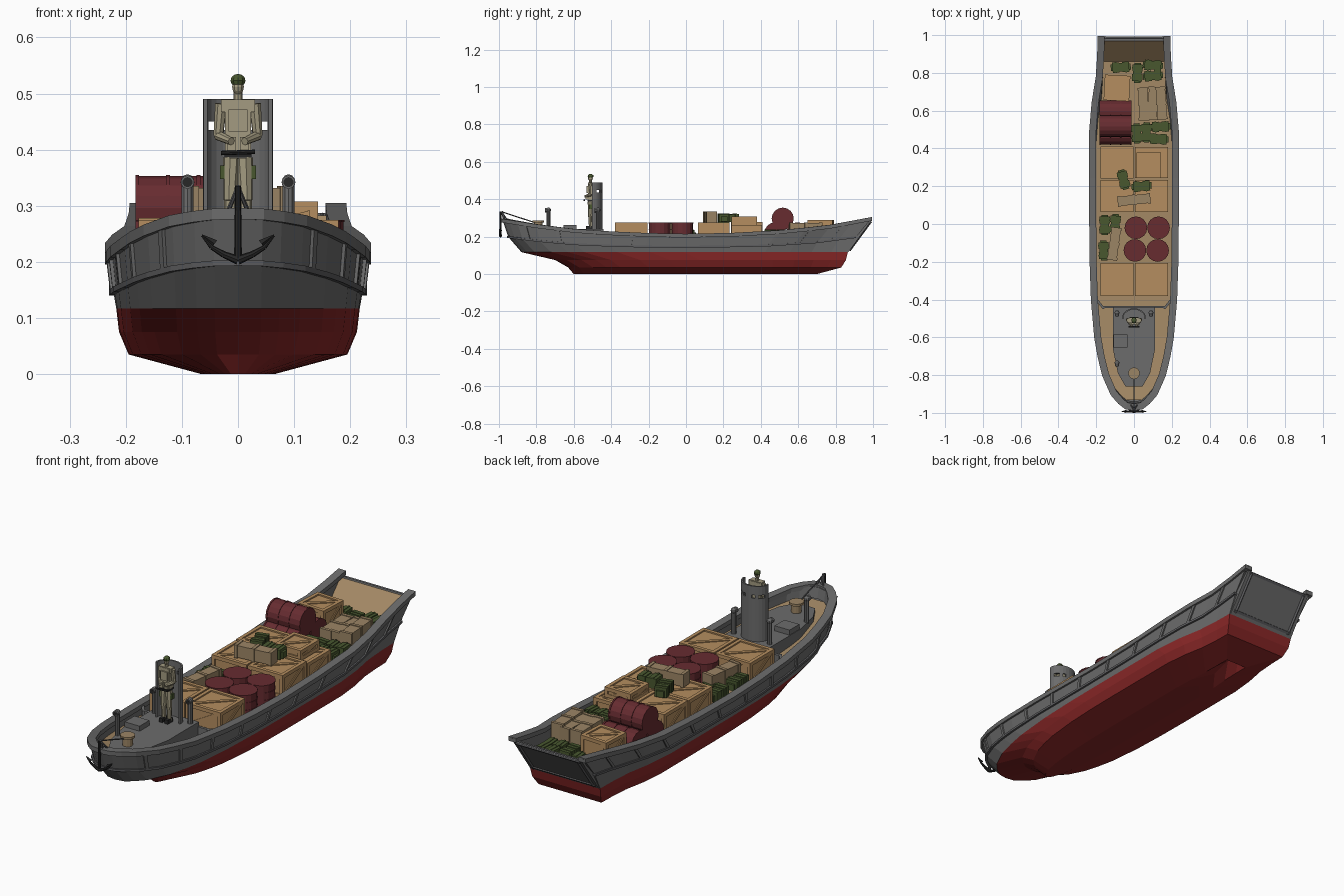
import bpy, bmesh, math
from mathutils import Matrix, Vector

if "Cube" in bpy.data.objects:
    bpy.data.objects.remove(bpy.data.objects["Cube"])

def mat(name, *c):
    m = bpy.data.materials.new(name)
    m.diffuse_color = (*c, 1)
    m.use_nodes = True
    m.node_tree.nodes["Principled BSDF"].inputs["Base Color"].default_value = m.diffuse_color
    return m
GRAY = mat("hull_gray", .15, .15, .15)
DARK = mat("rail_gray", .11, .11, .115)
RED = mat("bottom_red", .25, .02, .02)
DRUM = mat("drum_red", .135, .025, .03)
CRATE = mat("crate_wood", .46, .27, .115)
KHAKI = mat("khaki_box", .33, .235, .13)
DECK = mat("deck_wood", .37, .25, .13)
GREEN = mat("pack_green", .065, .095, .028)
CLOTH = mat("uniform", .37, .33, .22)
BLACK = mat("black_iron", .02, .02, .02)

def make(name, bm, *mats, loc=(0, 0, 0), rz=0):
    bmesh.ops.recalc_face_normals(bm, faces=bm.faces[:])
    me = bpy.data.meshes.new(name)
    bm.to_mesh(me)
    bm.free()
    for m in mats:
        me.materials.append(m)
    o = bpy.data.objects.new(name, me)
    o.location, o.rotation_euler = loc, (0, 0, math.radians(rz))
    bpy.context.collection.objects.link(o)
    return o

def paint(verts, mi):
    for f in {f for v in verts for f in v.link_faces}:
        f.material_index = mi

def box(bm, c, s, rot=None, mi=0):
    m = Matrix.Translation(c) @ (rot or Matrix()) @ Matrix.Diagonal((*s, 1))
    paint(bmesh.ops.create_cube(bm, size=1, matrix=m)["verts"], mi)

def rod(bm, a, b, r, r2=None, n=8, mi=0):
    a, b = Vector(a), Vector(b)
    m = Matrix.Translation((a + b) / 2) @ (b - a).to_track_quat('Z', 'Y').to_matrix().to_4x4()
    paint(bmesh.ops.create_cone(bm, cap_ends=True, segments=n, radius1=r, radius2=r if r2 is None else r2,
                                depth=(b - a).length, matrix=m)["verts"], mi)

def ball(bm, c, s, mi=0):
    m = Matrix.Translation(c) @ Matrix.Diagonal((*s, 1))
    paint(bmesh.ops.create_uvsphere(bm, u_segments=10, v_segments=6, radius=1, matrix=m)["verts"], mi)

def lerp(tab, x):
    for (a, u), (b, v) in zip(tab, tab[1:]):
        if x <= b:
            return u + (v - u) * max(0, (x - a) / (b - a))
    return tab[-1][1]

# hull outline, sheer and levels: (bow y, stern y, half width, height by y)
PLAN = [(-.98, 0), (-.972, .045), (-.945, .08), (-.9, .12), (-.8, .165), (-.7, .19), (-.6, .208), (-.4, .226),
        (-.2, .233), (0, .235), (.25, .235), (.5, .235), (.65, .222), (.78, .2), (.9, .192), (1, .19)]
SHAPE = [((y + .98) / 1.98, w / .235) for y, w in PLAN]
TS = [t for t, w in SHAPE]
SHEER = [(-1, .295), (-.8, .262), (-.6, .237), (-.3, .217), (0, .211), (.25, .216), (.5, .23), (.75, .255), (1, .302)]
BELT = [(-1, .205), (-.8, .178), (-.6, .16), (-.3, .147), (0, .145), (.4, .15), (.7, .17), (1, .21)]
LEVELS = [(-.6, .8, 0, lambda y: max(0, y - .5) * .28), (-.6, .7, .065, lambda y: 0), (-.63, .83, .195, lambda y: .035),
          (-.70, .855, .212, lambda y: .075), (-.88, .865, .217, lambda y: .117),
          (-.95, .91, .222, lambda y: lerp(BELT, y)), (-.982, .995, .23, lambda y: lerp(SHEER, y)),
          (-.95, .995, .204, lambda y: lerp(SHEER, y)),
          (-.94, .87, .202, lambda y: max(.17, lerp(SHEER, y) - .045) if y < 0 else .17)]

def point(k, t, side=1, off=0, dz=0):
    yb, ys, w, zf = LEVELS[k]
    at = lambda u: Vector((w * lerp(SHAPE, u), yb + (ys - yb) * u))
    d = at(min(1, t + .003)) - at(max(0, t - .003))
    n = Vector((0, -1)) if t == 0 else Vector((d.y, -d.x)).normalized()
    p = at(t) + n * off
    return Vector((p.x * side, p.y, zf(at(t).y) + dz))

COLS = [(-1, t) for t in reversed(TS)] + [(1, t) for t in TS[1:]]

# hull shell with bulwark
bm = bmesh.new()
g = [[bm.verts.new(point(k, t, s)) for k in range(9)] for s, t in COLS]
def face(vs, mi):
    bm.faces.new(vs).material_index = mi
for a, b in zip(g, g[1:]):
    for k in range(8):
        face((a[k], b[k], b[k + 1], a[k + 1]), 0 if k > 3 else 1)
for k in range(5):
    face((g[0][k], g[0][k + 1], g[-1][k + 1], g[-1][k]), 0 if k > 3 else 1)
for c in (g[0], g[-1]):
    face(c[4:9], 0)
bmesh.ops.remove_doubles(bm, verts=bm.verts[:], dist=.0002)
make("hull", bm, GRAY, RED)

# wooden deck
bm = bmesh.new()
rows = [[bm.verts.new(point(8, t, s)) for s in (-1, 1)] for t in TS[1:]]
for a, b in zip(rows, rows[1:]):
    bm.faces.new((a[0], a[1], b[1], b[0]))
make("deck", bm, DECK)

# rails swept round the hull
def rail(name, k, sect, m):
    bm = bmesh.new()
    rings = [[bm.verts.new(point(k, t, s, o, dz)) for o, dz in sect] for s, t in COLS]
    for a, b in zip(rings, rings[1:]):
        for i in range(4):
            j = (i + 1) % 4
            bm.faces.new((a[i], a[j], b[j], b[i]))
    bm.faces.new(rings[0])
    bm.faces.new(rings[-1])
    make(name, bm, m)
rail("top_rail", 6, [(.007, .004), (.007, -.016), (-.03, -.016), (-.03, .004)], GRAY)
rail("belt_rail", 5, [(.008, .005), (.008, -.005), (-.008, -.005), (-.008, .005)], DARK)

# upright ribs on the bulwark
bm = bmesh.new()
for t in (.06, .15, .25, .35, .45, .55, .65, .75, .84, .93):
    for s in (-1, 1):
        v = [bm.verts.new(point(k, t + d, s, o)) for k in (5, 6) for d, o in
             ((-.004, -.004), (.004, -.004), (.004, .006), (-.004, .006))]
        for q in ((0, 1, 2, 3), (4, 5, 6, 7), (0, 1, 5, 4), (1, 2, 6, 5), (2, 3, 7, 6), (3, 0, 4, 7)):
            bm.faces.new([v[i] for i in q])
make("bulwark_ribs", bm, GRAY)

def prism(name, pts, vec, *mats):
    bm = bmesh.new()
    f = bm.faces.new([bm.verts.new(p) for p in pts])
    ext = bmesh.ops.extrude_face_region(bm, geom=[f])["geom"]
    bmesh.ops.translate(bm, vec=vec, verts=[e for e in ext if isinstance(e, bmesh.types.BMVert)])
    bmesh.ops.recalc_face_normals(bm, faces=bm.faces[:])
    for f in bm.faces:
        f.material_index = 1 if len(mats) > 1 and f.normal.z > .2 and f.normal.y < -.2 else 0
    make(name, bm, *mats)

# stern ramp: wood inside, gray outside, with a frame
prism("stern_ramp", [(-.172, .85, .16), (-.172, .868, .117), (-.172, .99, .283), (-.172, .968, .283)],
      (.344, 0, 0), GRAY, DECK)
bm = bmesh.new()
for x in (-.15, .15):
    rod(bm, (x, .873, .127), (x, .988, .283), .008, n=4)
for y, z in ((.878, .133), (.985, .279)):
    rod(bm, (-.16, y, z), (.16, y, z), .008, n=4)
make("ramp_frame", bm, DARK)

# foredeck platform, bulkhead, hatch and capstan
half = [(.112, -.44), (.112, -.66), (.085, -.79), (.045, -.86)]
prism("platform", [(x, y, .165) for x, y in half] + [(-x, y, .165) for x, y in reversed(half)], (0, 0, .075), GRAY)
bm = bmesh.new()
box(bm, (0, -.44, .192), (.33, .012, .055))
for s in (-1, 1):
    box(bm, (s * .178, -.425, .192), (.06, .012, .055), Matrix.Rotation(s * .9, 4, 'Z'))
make("bulkhead", bm, GRAY)
bm = bmesh.new()
box(bm, (-.072, -.62, .25), (.075, .07, .026))
make("hatch", bm, GRAY)
bm = bmesh.new()
rod(bm, (0, -.79, .235), (0, -.79, .278), .022, n=12)
rod(bm, (0, -.79, .276), (0, -.79, .286), .031, n=12)
make("capstan", bm, KHAKI)

# ventilators with cowl heads
for x, y in ((-.09, -.47), (.09, -.47), (-.09, -.735)):
    bm = bmesh.new()
    rod(bm, (0, 0, .235), (0, 0, .34), .011, n=10)
    ball(bm, (0, 0, .342), (.013, .013, .014))
    rod(bm, (0, 0, .342), (0, -.018, .342), .012, n=10)
    rod(bm, (0, -.018, .342), (0, -.019, .342), .009, n=10, mi=1)
    make("ventilator", bm, GRAY, BLACK, loc=(x, y, 0))

# curved gun shield with slots
bm = bmesh.new()
zs = (.235, .435, .45, .49)
arc = [math.radians(-10 + 200 * i / 14) for i in range(15)]
cols = [[bm.verts.new((.059 * math.cos(a), -.495 + .045 * math.sin(a), z)) for z in zs] for a in arc]
for i, (a, b) in enumerate(zip(cols, cols[1:])):
    for j in range(3):
        if not (j == 1 and i in (2, 3, 5, 8, 10, 11)):
            bm.faces.new((a[j], b[j], b[j + 1], a[j + 1]))
o = make("curved_shield", bm, GRAY)
sol = o.modifiers.new("thickness", 'SOLIDIFY')
sol.thickness, sol.offset = .007, 0

# lookout figure
bm = bmesh.new()
for s in (-1, 1):
    box(bm, (s * .014, -.006, .249), (.017, .036, .018), mi=1)
    rod(bm, (s * .014, 0, .25), (s * .014, -.002, .31), .009, .011)
    rod(bm, (s * .014, -.002, .31), (s * .011, 0, .385), .012, .016)
    rod(bm, (s * .03, 0, .482), (s * .035, .003, .425), .011, .009)
    rod(bm, (s * .035, .003, .425), (s * .012, -.03, .415), .009, .007)
    box(bm, (s * .026, 0, .36), (.012, .018, .024), mi=2)
    box(bm, (s * .012, -.02, .41), (.016, .012, .025))
box(bm, (0, 0, .436), (.046, .03, .1))
box(bm, (0, 0, .478), (.06, .026, .022))
box(bm, (0, 0, .391), (.048, .034, .008), mi=1)
box(bm, (0, -.016, .452), (.034, .012, .04))
rod(bm, (-.03, -.034, .394), (.03, -.034, .396), .004, mi=1)
rod(bm, (0, 0, .485), (0, 0, .505), .008)
ball(bm, (0, -.001, .512), (.011, .013, .015))
ball(bm, (0, 0, .523), (.014, .016, .012), mi=2)
make("lookout", bm, CLOTH, BLACK, GREEN, loc=(0, -.51, 0))

# bow davit, chain and anchor
bm = bmesh.new()
for s in (-1, 1):
    rod(bm, (s * .022, -.95, .28), (0, -.985, .333), .004, n=6)
rod(bm, (0, -.985, .333), (0, -.8, .272), .003, n=6)
rod(bm, (0, -.97, .29), (0, -.985, .335), .006, n=6)
make("bow_davit", bm, DARK)
bm = bmesh.new()
rod(bm, (0, -.992, .335), (0, -.992, .205), .005, .007)
for s in (-1, 1):
    arm = [(0, .203), (.025, .213), (.047, .226), (.064, .247)]
    for i, (a, b) in enumerate(zip(arm, arm[1:])):
        rod(bm, (s * a[0], -.992, a[1]), (s * b[0], -.992, b[1]), .008 - .002 * i, .006 - .002 * i)
    rod(bm, (s * .042, -.992, .232), (s * .064, -.992, .248), .008, .001, n=4)
make("anchor", bm, BLACK)

# cargo crates with frames and diagonal braces
def crate(x, y, sx, sy, z0, z1, rz=0):
    bm, h, b = bmesh.new(), z1 - z0, .016
    box(bm, (0, 0, h / 2), (sx - .012, sy - .012, h - .012))
    for s in (-1, 1):
        for u in (-1, 1):
            box(bm, (s * (sx - b) / 2, u * (sy - b) / 2, h / 2), (b, b, h))
            zc = h / 2 + u * (h - b) / 2
            box(bm, (s * (sx - b) / 2, 0, zc), (b, sy, b))
            box(bm, (0, s * (sy - b) / 2, zc), (sx, b, b))
        ax, ay = math.atan2(h - b, sx - b), math.atan2(h - b, sy - b)
        box(bm, (0, s * (sy / 2 - .005), h / 2), (math.hypot(sx, h) - .045, .006, .014), Matrix.Rotation(s * ax, 4, 'Y'))
        box(bm, (s * (sx / 2 - .005), 0, h / 2), (.006, math.hypot(sy, h) - .045, .014), Matrix.Rotation(s * ay, 4, 'X'))
    box(bm, (0, 0, h - .005), (math.hypot(sx, sy) - .05, .016, .006), Matrix.Rotation(math.atan2(sy, sx), 4, 'Z'))
    make("crate", bm, CRATE, loc=(x, y, z0), rz=rz)
for x in (-.09, .092):
    crate(x, -.293, .175, .175, .17, .275)
    crate(x, .148, .175, .17, .17, .275)
crate(-.09, .325, .175, .17, .17, .278)
crate(.092, .325, .175, .165, .17, .262)
crate(.078, .312, .13, .135, .262, .308)
crate(-.09, .72, .135, .135, .17, .288, -3)

# drums, standing and lying
def drum(a, b, r):
    bm = bmesh.new()
    a, b = Vector(a), Vector(b)
    rod(bm, a.lerp(b, .02), a.lerp(b, .98), r - .002, n=16)
    for u in (0, .32, .64, .96):
        rod(bm, a.lerp(b, u), a.lerp(b, u + .04), r, n=16)
    make("drum", bm, DRUM)
for x, y in ((.01, -.02), (.13, -.02), (.005, -.14), (.125, -.14)):
    drum((x, y, .17), (x, y, .275), .06)
for y, z in ((.478, .218), (.596, .218), (.517, .296)):
    drum((-.183, y, z), (-.012, y, z), .059)

# long khaki boxes with end bands
for x, y, z, rz in ((-.105, -.105, .18, -8), (.0, .128, .275, 96), (.05, .635, .17, 2), (.1, .64, .17, -3), (.145, .64, .18, 4)):
    bm = bmesh.new()
    h = .06 if z > .2 else .095
    box(bm, (0, 0, h / 2), (.05, .172, h - .006))
    for v in (-.08, 0, .08):
        box(bm, (0, v, h / 2), (.056, .014, h))
    make("long_box", bm, KHAKI, loc=(x, y, z), rz=rz)

# green packs with pockets and straps
for x, y, z, rz in ((-.155, -.005, .19, 90), (-.1, .0, .19, 85), (-.16, -.14, .19, 92), (-.055, .235, .276, 105),
                    (.04, .2, .276, 5), (-.07, .83, .18, 4), (.018, .8, .18, 88), (.1, .84, .18, -4), (.1, .785, .18, 5),
                    (.015, .48, .19, 92), (.065, .485, .19, 86), (.14, .515, .19, 3), (.13, .45, .19, -3)):
    bm = bmesh.new()
    box(bm, (0, 0, .022), (.085, .046, .038))
    for s in (-1, 1):
        box(bm, (s * .026, 0, .023), (.036, .054, .044))
        box(bm, (s * .026, 0, .024), (.008, .058, .047))
        box(bm, (s * .047, 0, .018), (.012, .034, .028))
    make("pack", bm, GREEN, loc=(x, y, z), rz=rz)
